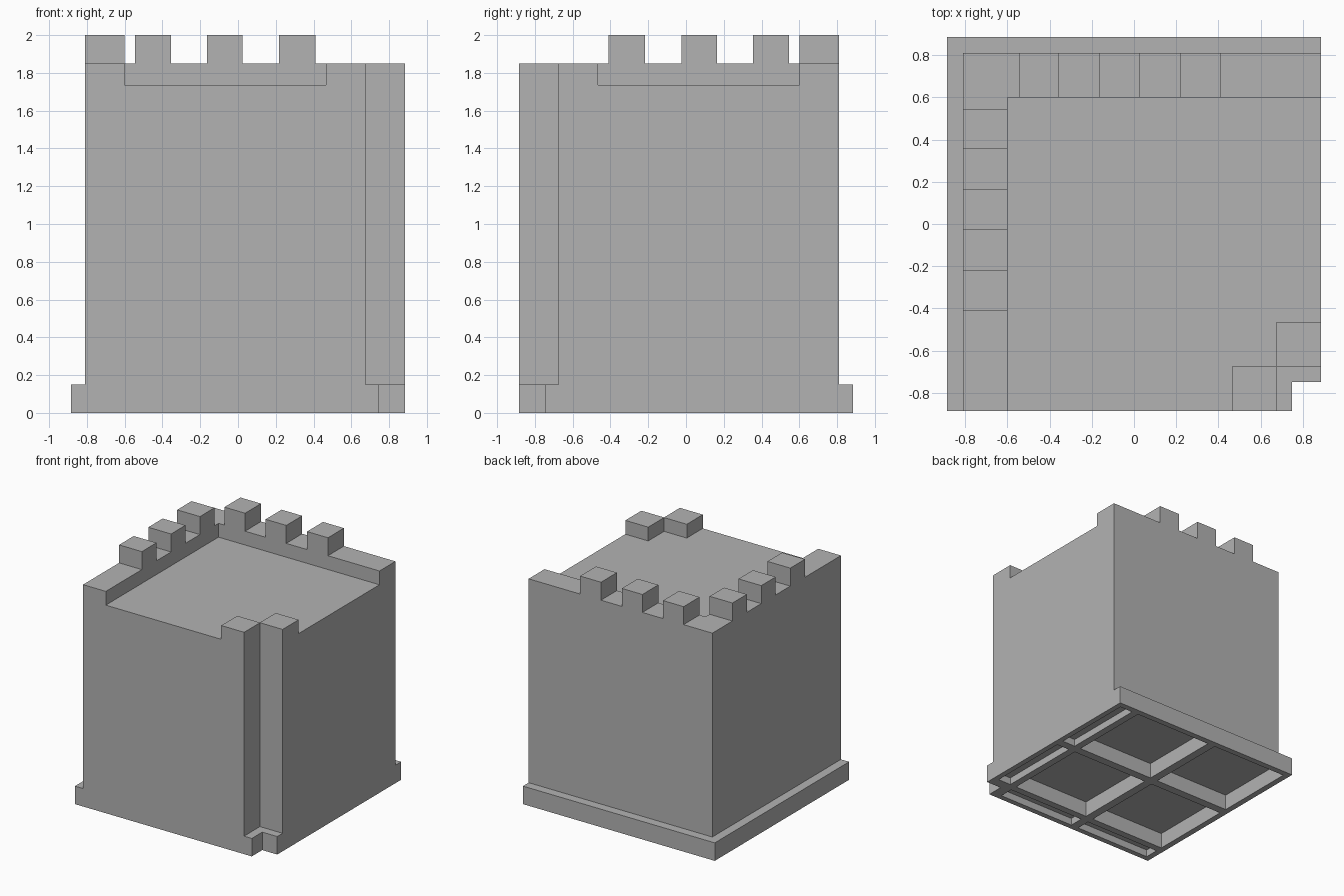
import bpy, bmesh

if "Cube" in bpy.data.objects:
    bpy.data.objects.remove(bpy.data.objects["Cube"])

stone = bpy.data.materials.new("stone_grey")
stone.diffuse_color = (0.45, 0.45, 0.45, 1)
stone.use_nodes = True
stone.node_tree.nodes["Principled BSDF"].inputs["Base Color"].default_value = stone.diffuse_color


def prism(name, outline, z0, z1):
    """Vertical prism from a plan outline."""
    bm = bmesh.new()
    face = bm.faces.new([bm.verts.new((x, y, z0)) for x, y in outline])
    top = bmesh.ops.extrude_face_region(bm, geom=[face])["geom"]
    for v in top:
        if isinstance(v, bmesh.types.BMVert):
            v.co.z = z1
    bmesh.ops.recalc_face_normals(bm, faces=bm.faces)
    mesh = bpy.data.meshes.new(name)
    bm.to_mesh(mesh)
    bm.free()
    mesh.materials.append(stone)
    obj = bpy.data.objects.new(name, mesh)
    bpy.context.collection.objects.link(obj)
    return obj


def box(name, x0, x1, y0, y1, z0, z1):
    return prism(name, [(x0, y0), (x1, y0), (x1, y1), (x0, y1)], z0, z1)


def combine(target, tool, operation):
    """Apply a boolean and remove its tool."""
    mod = target.modifiers.new("cut", "BOOLEAN")
    mod.operation, mod.solver, mod.object = operation, "EXACT", tool
    bpy.context.view_layer.update()
    mesh = bpy.data.meshes.new_from_object(
        target.evaluated_get(bpy.context.evaluated_depsgraph_get()))
    target.modifiers.clear()
    target.data = mesh
    bpy.data.objects.remove(tool)


def notched(lo, hi, n):
    """Square plan with the front right corner cut away at n."""
    return [(-lo, -hi), (n, -hi), (n, -n), (hi, -n), (hi, lo), (-lo, lo)]


E = 0.885
# wall block with a corner slot, on a wider plinth
tower = prism("castle_block", notched(0.81, E, 0.676), 0.14, 1.85)

# sunken roof, leaving parapets at left and back and two corner blocks
roof = [(-0.6, 0.6), (0.95, 0.6), (0.95, -0.465), (0.674, -0.465),
        (0.674, -0.674), (0.465, -0.674), (0.465, -0.95), (-0.6, -0.95)]
combine(tower, prism("roof_cutter", roof, 1.735, 1.95), "DIFFERENCE")
combine(tower, prism("plinth", notched(E, E, 0.747), 0, 0.15), "UNION")

# merlons, mirrored across the diagonal
for a, b in ((-0.545, -0.355), (-0.165, 0.025), (0.217, 0.41)):
    combine(tower, box("back_merlon", a, b, 0.6, 0.81, 1.8, 2.0), "UNION")
    combine(tower, box("left_merlon", -0.81, -0.6, -b, -a, 1.8, 2.0), "UNION")

# four underside pockets with a cross of ribs between them
spans = ((-0.835, -0.13), (-0.06, 0.66))
for x0, x1 in spans:
    for a, b in spans:
        combine(tower, box("pocket_cutter", x0, x1, -b, -a, -0.1, 0.13), "DIFFERENCE")

# narrow channels under the front and right edges
for a, b in spans:
    combine(tower, box("channel_cutter", a, b, -0.84, -0.72, -0.1, 0.06), "DIFFERENCE")
    combine(tower, box("channel_cutter", 0.72, 0.84, -b, -a, -0.1, 0.06), "DIFFERENCE")

for poly in tower.data.polygons:
    poly.use_smooth = False
